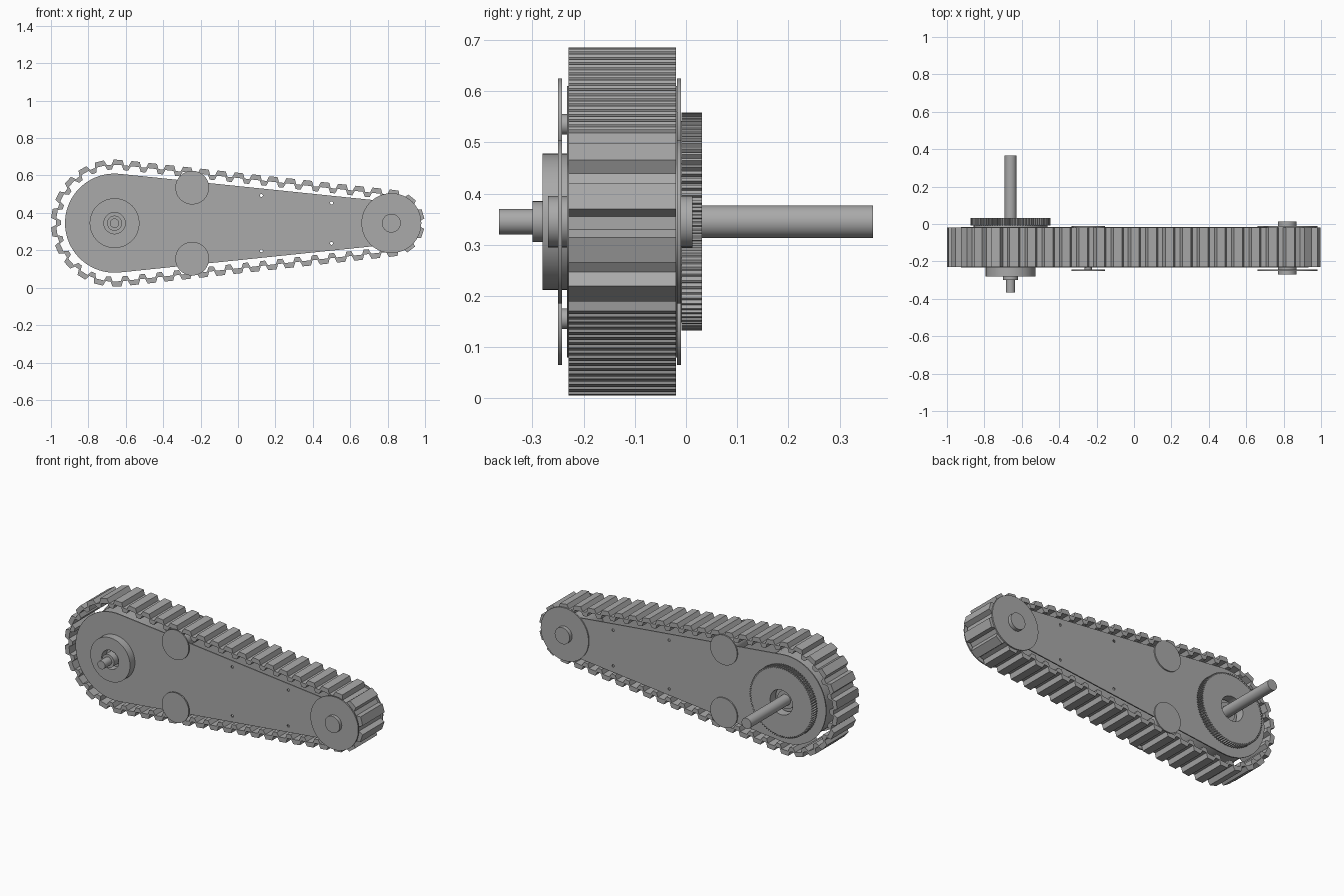
import bpy, bmesh
from math import sin, cos, pi, asin, radians

cube = bpy.data.objects.get("Cube")
if cube:
    bpy.data.objects.remove(cube)

grey = bpy.data.materials.new("plain grey")
grey.use_nodes = True
grey.diffuse_color = (0.4, 0.4, 0.4, 1)
grey.node_tree.nodes["Principled BSDF"].inputs["Base Color"].default_value = (0.4, 0.4, 0.4, 1)

DRIVE, IDLER, AXLE_Z = -0.66, 0.82, 0.345
SPAN = IDLER - DRIVE


def finish(name, bm):
    bmesh.ops.recalc_face_normals(bm, faces=bm.faces[:])
    mesh = bpy.data.meshes.new(name)
    bm.to_mesh(mesh)
    bm.free()
    mesh.materials.append(grey)
    mesh.shade_smooth()
    mesh.set_sharp_from_angle(angle=radians(25))
    obj = bpy.data.objects.new(name, mesh)
    bpy.context.collection.objects.link(obj)
    return obj


def circle(x, z, r, n=64):
    return [(x + r * cos(2 * pi * i / n), z + r * sin(2 * pi * i / n)) for i in range(n)]


def slab(name, loops, y0, y1):
    """Fill an outline (further loops are holes) and extrude it along y."""
    bm = bmesh.new()
    for loop in loops:
        vs = [bm.verts.new((x, y0, z)) for x, z in loop]
        for a, b in zip(vs, vs[1:] + vs[:1]):
            bm.edges.new((a, b))
    bmesh.ops.triangle_fill(bm, edges=bm.edges[:], use_beauty=True, normal=(0, -1, 0))
    ext = bmesh.ops.extrude_face_region(bm, geom=bm.faces[:], use_keep_orig=True)
    for v in ext["geom"]:
        if isinstance(v, bmesh.types.BMVert):
            v.co.y = y1
    return finish(name, bm)


def disc(name, x, z, r, y0, y1, hole=0):
    loops = [circle(x, z, r)] + ([circle(x, z, hole)] if hole else [])
    return slab(name, loops, y0, y1)


def wrap(big, small, n=40):
    """Outline of a taut loop round the drive and idler ends."""
    a = asin((big - small) / SPAN)
    pts = []
    for x, r, start, sweep in ((DRIVE, big, pi / 2 - a, pi + 2 * a),
                               (IDLER, small, 1.5 * pi + a, pi - 2 * a)):
        for i in range(n + 1):
            t = start + sweep * i / n
            pts.append((x + r * cos(t), AXLE_Z + r * sin(t)))
    return pts


# Corrugated belt: lugs follow a taut path round both wheels
BIG, SMALL, LUGS = 0.315, 0.153, 48
slope = asin((BIG - SMALL) / SPAN)
run = SPAN * cos(slope)
big_arc, small_arc = BIG * (pi + 2 * slope), SMALL * (pi - 2 * slope)
length = 2 * run + big_arc + small_arc


def belt_point(s, off):
    """Point at distance s (from the top of the drive wheel) and outward offset."""
    s %= length
    along = 0
    if s < big_arc:
        x, r, t = DRIVE, BIG, pi / 2 - slope + s / BIG
    elif s < big_arc + run:
        x, r, t = DRIVE, BIG, 1.5 * pi + slope
        along = s - big_arc
    elif s < big_arc + run + small_arc:
        x, r = IDLER, SMALL
        t = 1.5 * pi + slope + (s - big_arc - run) / SMALL
    else:
        x, r, t = IDLER, SMALL, pi / 2 - slope
        along = s - big_arc - run - small_arc
    r += off
    return (x + r * cos(t) - along * sin(t), AXLE_Z + r * sin(t) + along * cos(t))


bm = bmesh.new()
rows = []
PROFILE = ((-0.24, 0.025, -0.003), (0.24, 0.025, -0.003),
           (0.36, -0.002, -0.028), (0.64, -0.002, -0.028))
for k in range(LUGS):
    for frac, outer, inner in PROFILE:
        s = (k + frac) * length / LUGS + 0.017
        (xo, zo), (xi, zi) = belt_point(s, outer), belt_point(s, inner)
        rows.append([bm.verts.new(c) for c in ((xo, -0.23, zo), (xo, -0.02, zo),
                                               (xi, -0.02, zi), (xi, -0.23, zi))])
for a, b in zip(rows, rows[1:] + rows[:1]):
    for i in range(4):
        j = (i + 1) % 4
        bm.faces.new((a[i], a[j], b[j], b[i]))
finish("lugged_belt", bm)

# Side plates with small fixing holes
holes = [circle(x, AXLE_Z + side * dz, 0.008, 12)
         for x, dz in ((0.125, 0.148), (0.5, 0.108)) for side in (1, -1)]
plate = wrap(0.265, 0.113)
bore = circle(DRIVE, AXLE_Z, 0.075)
slab("front_side_plate", [plate] + holes, -0.233, -0.226)
slab("back_side_plate", [plate, bore] + holes, -0.024, -0.017)

# Inner wheels that carry the belt
disc("drive_drum", DRIVE, AXLE_Z, 0.25, -0.22, -0.04)
disc("idler_drum", IDLER, AXLE_Z, 0.115, -0.22, -0.03)

# Guide rollers with retaining discs
for label, side in (("upper", 1), ("lower", -1)):
    z = AXLE_Z + side * 0.19
    disc(label + "_roller", -0.245, z, 0.045, -0.22, -0.03)
    disc(label + "_roller_pin", -0.245, z, 0.02, -0.245, -0.012)
    disc(label + "_roller_front_disc", -0.245, z, 0.09, -0.25, -0.242)
    disc(label + "_roller_back_disc", -0.245, z, 0.09, -0.018, -0.01)

# Idler flanges and axle
disc("idler_front_flange", IDLER, AXLE_Z, 0.16, -0.25, -0.242)
disc("idler_back_flange", IDLER, AXLE_Z, 0.16, -0.018, -0.01)
disc("idler_axle", IDLER, AXLE_Z, 0.05, -0.27, 0.013)

# Drive shaft, front hub and collar
disc("front_hub", DRIVE, AXLE_Z, 0.133, -0.28, -0.23, 0.057)
disc("shaft_collar", DRIVE, AXLE_Z, 0.04, -0.3, -0.22)
disc("front_shaft", DRIVE, AXLE_Z, 0.025, -0.365, -0.22)
disc("back_shaft", DRIVE, AXLE_Z, 0.032, -0.05, 0.365)
disc("back_bearing", DRIVE, AXLE_Z, 0.055, -0.045, -0.01, 0.033)

# Finely toothed gear at the back
TEETH = 90
gear = []
for i in range(TEETH):
    for frac, r in ((0, 0.203), (0.35, 0.203), (0.5, 0.213), (0.85, 0.213)):
        t = 2 * pi * (i + frac) / TEETH
        gear.append((DRIVE + r * cos(t), AXLE_Z + r * sin(t)))
slab("back_gear", [gear, bore], -0.009, 0.031)
disc("gear_spacer", DRIVE, AXLE_Z, 0.197, -0.018, -0.008, 0.075)
